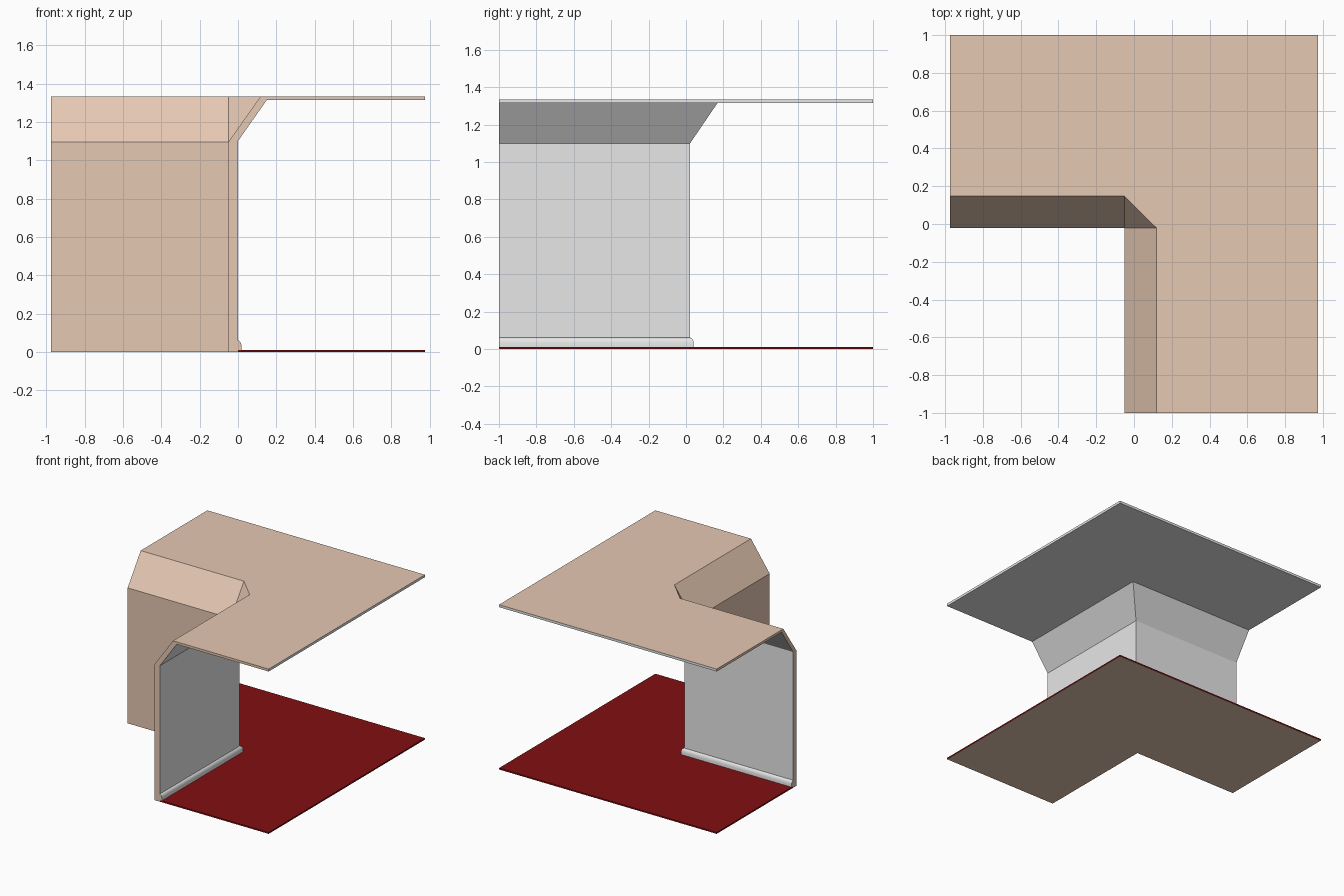
import bpy, bmesh

if "Cube" in bpy.data.objects:
    bpy.data.objects.remove(bpy.data.objects["Cube"])

END_X, END_Y = -0.975, -1.0      # open ends of the two corridor legs
FAR_X, FAR_Y = 0.975, 1.0        # outer edges of floor and ceiling
IN_X, IN_Y = -0.001, 0.022       # corridor-side wall faces
OUT_X, OUT_Y = -0.05, -0.02      # outer wall faces


def material(name, rgb):
    m = bpy.data.materials.new(name)
    m.diffuse_color = (*rgb, 1)
    m.use_nodes = True
    m.node_tree.nodes["Principled BSDF"].inputs["Base Color"].default_value = m.diffuse_color
    return m


beige = material("beige shell", (0.79, 0.58, 0.45))
grey = material("light grey lining", (0.8, 0.8, 0.8))
red = material("dark red carpet", (0.225, 0.005, 0.006))


def row(x, y, z):
    """One profile point carried around the mitred corner."""
    return [(x, END_Y, z), (x, y, z), (x, y, z), (END_X, y, z)]


def corner_sweep(name, rows, strip_mats, cap_mat, mats, smooth=False):
    """Closed profile swept round the corner; one material per strip."""
    bm = bmesh.new()
    verts = {}

    def vert(p):
        if p not in verts:
            verts[p] = bm.verts.new(p)
        return verts[p]

    def face(points, mat):
        vs = list(dict.fromkeys(vert(p) for p in points))
        if len(vs) > 2:
            f = bm.faces.new(vs)
            f.material_index = mat

    for i, a in enumerate(rows):
        b = rows[(i + 1) % len(rows)]
        for s in range(3):
            face((a[s], a[s + 1], b[s + 1], b[s]), strip_mats[i])
    face([r[0] for r in rows], cap_mat)
    face([r[3] for r in reversed(rows)], cap_mat)
    bmesh.ops.recalc_face_normals(bm, faces=bm.faces[:])
    mesh = bpy.data.meshes.new(name)
    bm.to_mesh(mesh)
    bm.free()
    for m in mats:
        mesh.materials.append(m)
    obj = bpy.data.objects.new(name, mesh)
    bpy.context.collection.objects.link(obj)
    if smooth:
        bpy.context.view_layer.objects.active = obj
        obj.select_set(True)
        bpy.ops.object.shade_smooth_by_angle(angle=0.7)
        obj.select_set(False)
    return obj


# Wall, sloped cove and ceiling; the outer cove has a cut-off corner
cove_top = [(0.118, END_Y, 1.335), (0.118, OUT_Y, 1.335),
            (OUT_X, 0.147, 1.335), (END_X, 0.147, 1.335)]
shell = [row(OUT_X, OUT_Y, 0), row(OUT_X, OUT_Y, 1.097), cove_top,
         row(FAR_X, FAR_Y, 1.335), row(FAR_X, FAR_Y, 1.315),
         row(0.15, 0.168, 1.315), row(IN_X, IN_Y, 1.1), row(IN_X, IN_Y, 0)]
corner_sweep("wall_and_ceiling", shell, [0, 0, 0, 1, 1, 1, 1, 0], 0, (beige, grey))

# Carpeted floor with beige underside
floor = [row(IN_X, IN_Y, 0), row(IN_X, IN_Y, 0.012),
         row(FAR_X, FAR_Y, 0.012), row(FAR_X, FAR_Y, 0)]
corner_sweep("floor", floor, [0, 0, 0, 1], 0, (red, beige))

# Rounded baseboard along both walls
profile = [(0, 0.01), (0, 0.061), (0.007, 0.059), (0.013, 0.053),
           (0.017, 0.044), (0.019, 0.033), (0.019, 0.01)]
board = [row(IN_X + d, IN_Y + d, z) for d, z in profile]
corner_sweep("baseboard", board, [1] * len(board), 0, (beige, grey), smooth=True)
